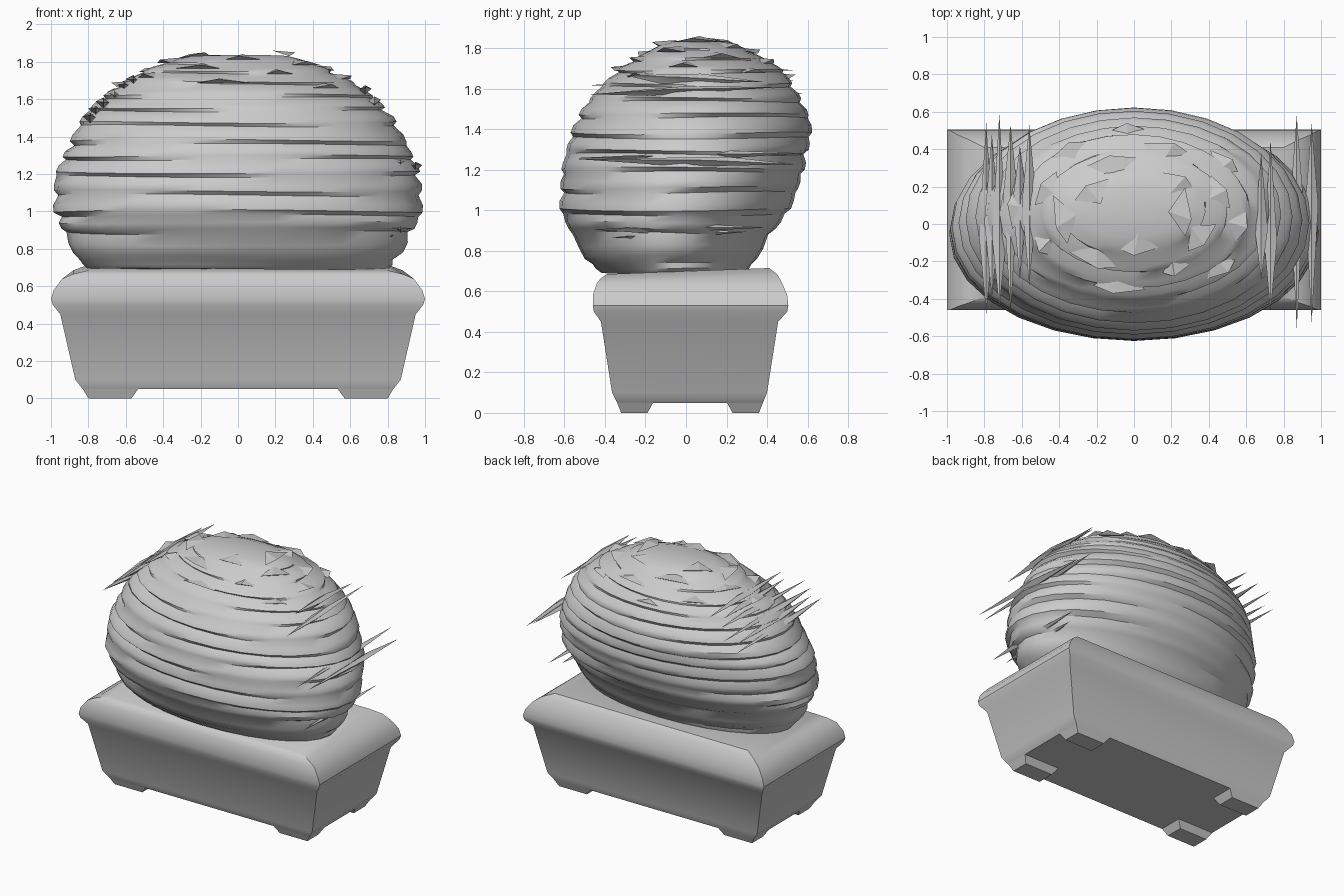
import bpy, bmesh, math, random
from mathutils import Vector

random.seed(4)
cube = bpy.data.objects.get("Cube")
if cube:
    bpy.data.objects.remove(cube)

grey = bpy.data.materials.new("plain_grey")
GREY = (0.6, 0.6, 0.6, 1)
grey.diffuse_color = GREY
grey.use_nodes = True
grey.node_tree.nodes["Principled BSDF"].inputs["Base Color"].default_value = GREY


def finish(name, bm, angle):
    bmesh.ops.recalc_face_normals(bm, faces=bm.faces)
    mesh = bpy.data.meshes.new(name)
    bm.to_mesh(mesh)
    bm.free()
    mesh.materials.append(grey)
    obj = bpy.data.objects.new(name, mesh)
    bpy.context.collection.objects.link(obj)
    bpy.ops.object.select_all(action="DESELECT")
    obj.select_set(True)
    bpy.context.view_layer.objects.active = obj
    bpy.ops.object.shade_smooth_by_angle(angle=math.radians(angle))
    return obj


def loft(bm, rings):
    """Skin a stack of closed rings and cap both ends."""
    loops = [[bm.verts.new(p) for p in ring] for ring in rings]
    for a, b in zip(loops, loops[1:]):
        for i in range(len(a)):
            j = (i + 1) % len(a)
            bm.faces.new((a[i], a[j], b[j], b[i]))
    bm.faces.new(loops[0][::-1])
    bm.faces.new(loops[-1])


def rectangle(z, x, front, back, lift=0):
    return [(-x, front, z - lift), (x, front, z - lift), (x, back, z + lift), (-x, back, z + lift)]


# Pot: tapered trough with a rounded rim
pot = bmesh.new()
loft(pot, [rectangle(*row) for row in (
    (0.05, 0.83, -0.34, 0.38), (0.1, 0.87, -0.365, 0.4), (0.45, 0.95, -0.42, 0.455),
    (0.5, 0.99, -0.455, 0.5), (0.53, 1.0, -0.46, 0.505), (0.58, 0.985, -0.46, 0.5),
    (0.64, 0.94, -0.44, 0.475), (0.675, 0.88, -0.42, 0.45, 0.01), (0.7, 0.8, -0.39, 0.41, 0.015))])
finish("pot", pot, 35)

# Feet: one wedge-sided block under each corner
for sx, side in ((-1, "right"), (1, "left")):
    for sy, end in ((-1, "front"), (1, "back")):
        foot = bmesh.new()
        rings = []
        for z, inner_x, outer_x, inner_y, outer_y in (
                (0, 0.57, 0.8, 0.21, 0.34), (0.055, 0.53, 0.833, 0.18, 0.362)):
            rings.append([(sx * x, 0.02 + sy * y, z) for x, y in (
                (inner_x, inner_y), (outer_x, inner_y), (outer_x, outer_y), (inner_x, outer_y))])
        loft(foot, rings)
        finish(f"{end}_{side}_foot", foot, 30)

# Foliage outline: height, half width, front, back
OUTLINE = ((0.68, 0.78, -0.40, 0.28), (0.75, 0.86, -0.49, 0.34), (0.9, 0.93, -0.57, 0.43),
           (1.0, 0.98, -0.62, 0.51), (1.2, 0.97, -0.61, 0.58), (1.4, 0.88, -0.56, 0.62),
           (1.5, 0.83, -0.51, 0.59), (1.6, 0.74, -0.43, 0.54), (1.7, 0.6, -0.33, 0.47),
           (1.78, 0.44, -0.2, 0.33), (1.84, 0.24, -0.07, 0.2))


def outline_at(z):
    z = max(OUTLINE[0][0], min(OUTLINE[-1][0], z))
    for a, b in zip(OUTLINE, OUTLINE[1:]):
        if z <= b[0]:
            t = (z - a[0]) / (b[0] - a[0])
            return [p + (q - p) * t for p, q in zip(a, b)][1:]


SEGMENTS = 28


def foliage_ring(z, inset, phase, wobble):
    ring = []
    for i in range(SEGMENTS):
        a = math.tau * i / SEGMENTS
        zz = z + wobble * math.sin(2 * a + phase)
        width, front, back = outline_at(zz)
        depth = 0.65 + 0.35 * math.sin(3 * a + phase)
        k = 1.01 - inset * depth / max(width, 0.4)
        ring.append((width * k * math.cos(a),
                     (front + back) / 2 + (back - front) / 2 * k * math.sin(a), zz))
    return ring


# Foliage: overhanging terraces stacked into a tilted dome
LEDGES = (0.68, 0.74, 0.89, 0.98, 1.09, 1.19, 1.28, 1.36, 1.46, 1.54, 1.61, 1.68, 1.74, 1.79, 1.835)
rings = []
for n, (low, high) in enumerate(zip(LEDGES, LEDGES[1:])):
    step = high - low
    wave = 0.07 * step
    rings.append(foliage_ring(low + 0.2 * step, 0.0, n * 1.7, wave))
    rings.append(foliage_ring(low + 0.55 * step, 0.0, n * 1.7, wave))
    rings.append(foliage_ring(high - 0.03 * step, 0.035, n * 1.7 + 1, wave))
dome = bmesh.new()
loft(dome, rings)
finish("foliage_dome", dome, 35)


# Leaf slivers: long thin spikes running front to back across both shoulders
def sliver(bm, x, z, front, back, size):
    mid = random.uniform(0.35, 0.65) * (back - front) + front
    slope = random.uniform(-0.02, 0.02)
    tips = [bm.verts.new((x, front, z - slope)), bm.verts.new((x, back, z + slope))]
    sign = 1 if x > 0 else -1
    belt = [bm.verts.new((x + dx * size, mid + dy, z + dz * size)) for dx, dy, dz in (
        (sign, 0, 0.2), (0, 0.1, 0.7), (-sign, 0, 0), (0, -0.1, -0.7))]
    for i in range(4):
        for tip in tips:
            bm.faces.new((belt[i], belt[(i + 1) % 4], tip))


right = bmesh.new()
for x, z, front, back in ((-0.79, 1.5, -0.48, 0.54), (-0.76, 1.54, -0.4, 0.48),
                          (-0.72, 1.58, -0.45, 0.59), (-0.66, 1.63, -0.48, 0.53),
                          (-0.61, 1.67, -0.3, 0.42), (-0.56, 1.7, -0.33, 0.53)):
    sliver(right, x, z, front, back, 0.04)
finish("right_leaf_slivers", right, 20)

left = bmesh.new()
for x, z, front, back in ((0.68, 1.65, -0.3, 0.38), (0.73, 1.59, -0.47, 0.45),
                          (0.87, 1.27, -0.56, 0.58), (0.95, 1.24, -0.53, 0.54),
                          (0.87, 0.91, -0.46, 0.4), (0.82, 0.88, -0.38, 0.3)):
    sliver(left, x, z, front, back, 0.035)
finish("left_leaf_slivers", left, 20)

# Crown shards: small jagged slabs scattered over the upper foliage
crown = bmesh.new()
for n in range(20):
    a = n * 2.4
    z = 1.83 - 0.19 * n / 20
    width, front, back = outline_at(z)
    centre = Vector((width * math.cos(a), (front + back) / 2 + (back - front) / 2 * math.sin(a), z))
    along = Vector((-width * math.sin(a), (back - front) / 2 * math.cos(a), 0)).normalized()
    out = Vector((along.y, -along.x, 0))
    half = random.uniform(0.06, 0.14)
    points = [centre + along * half, centre - along * half,
              centre + out * 0.035 + along * random.uniform(-0.05, 0.05) + Vector((0, 0, 0.02)),
              centre - out * 0.09 + Vector((0, 0, 0.03))]
    v = [crown.verts.new(p) for p in points]
    for tri in ((0, 1, 2), (0, 3, 1), (0, 2, 3), (1, 3, 2)):
        crown.faces.new([v[i] for i in tri])
finish("crown_shards", crown, 20)
